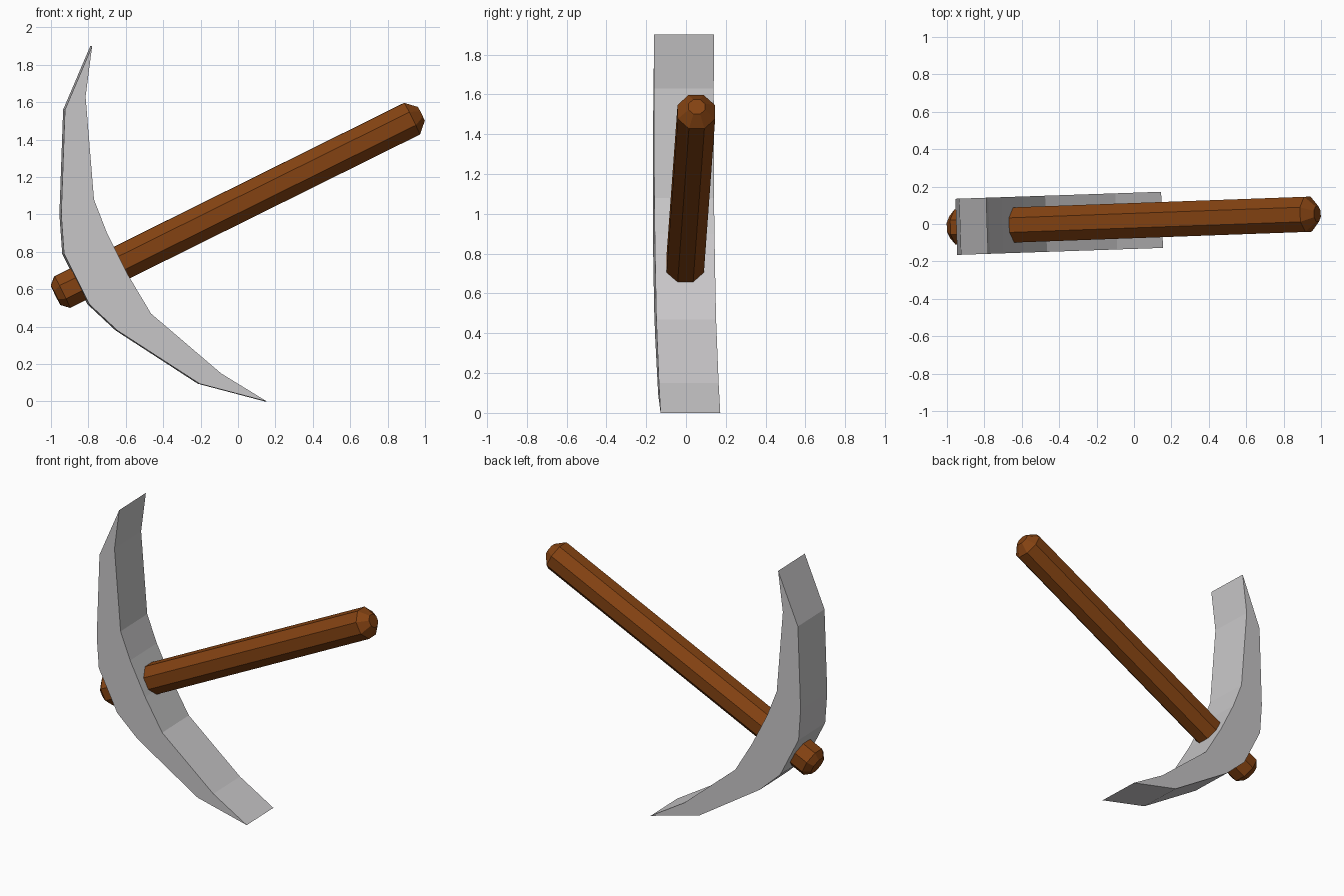
import bpy, bmesh, math
from mathutils import Vector

cube = bpy.data.objects.get("Cube")
if cube:
    bpy.data.objects.remove(cube, do_unlink=True)


def material(name, color, rough):
    m = bpy.data.materials.new(name)
    m.use_nodes = True
    m.diffuse_color = (*color, 1)
    bsdf = m.node_tree.nodes["Principled BSDF"]
    bsdf.inputs["Base Color"].default_value = (*color, 1)
    bsdf.inputs["Roughness"].default_value = rough
    return m


def finish(bm, name, mat):
    bmesh.ops.recalc_face_normals(bm, faces=bm.faces)
    me = bpy.data.meshes.new(name)
    bm.to_mesh(me)
    bm.free()
    me.materials.append(mat)
    ob = bpy.data.objects.new(name, me)
    bpy.context.collection.objects.link(ob)
    return ob


steel = material("steel grey", (0.58, 0.57, 0.58), 0.5)
wood = material("brown wood", (0.23, 0.055, 0.006), 0.7)

# Curved head: front outline in x, z, extruded backwards with a slight yaw
outline = [(-0.78, 1.90), (-0.925, 1.56), (-0.945, 1.0), (-0.93, 0.79),
           (-0.795, 0.52), (-0.645, 0.38), (-0.205, 0.095), (0.155, 0.0),
           (-0.09, 0.15), (-0.465, 0.47), (-0.59, 0.68), (-0.70, 0.90),
           (-0.77, 1.08), (-0.815, 1.63)]
bm = bmesh.new()
front = bm.faces.new([bm.verts.new((x, -0.165 + 0.034 * (x + 0.94), z))
                      for x, z in outline])
ext = bmesh.ops.extrude_face_region(bm, geom=[front], use_keep_orig=True)
back = [v for v in ext["geom"] if isinstance(v, bmesh.types.BMVert)]
bmesh.ops.translate(bm, verts=back, vec=(-0.01, 0.30, 0))
finish(bm, "pick_head", steel)

# Octagonal handle with tapered ends: ring centre and distance to its flats
rings = [((-0.975, -0.017, 0.568), 0.058), ((-0.94, -0.016, 0.585), 0.094),
         ((0.93, 0.052, 1.512), 0.094), ((0.98, 0.054, 1.538), 0.041)]
axis = (Vector(rings[-1][0]) - Vector(rings[0][0])).normalized()
side = Vector((0, 0, 1)).cross(axis).normalized()
up = axis.cross(side)
bm = bmesh.new()
loops = []
for centre, flat in rings:
    r = flat / math.cos(math.pi / 8)
    angles = [math.pi / 8 + i * math.pi / 4 for i in range(8)]
    loops.append([bm.verts.new(Vector(centre) + r * (side * math.cos(a) + up * math.sin(a)))
                  for a in angles])
for a, b in zip(loops, loops[1:]):
    for i in range(8):
        j = (i + 1) % 8
        bm.faces.new((a[i], a[j], b[j], b[i]))
bm.faces.new(loops[0])
bm.faces.new(loops[-1])
finish(bm, "handle", wood)
